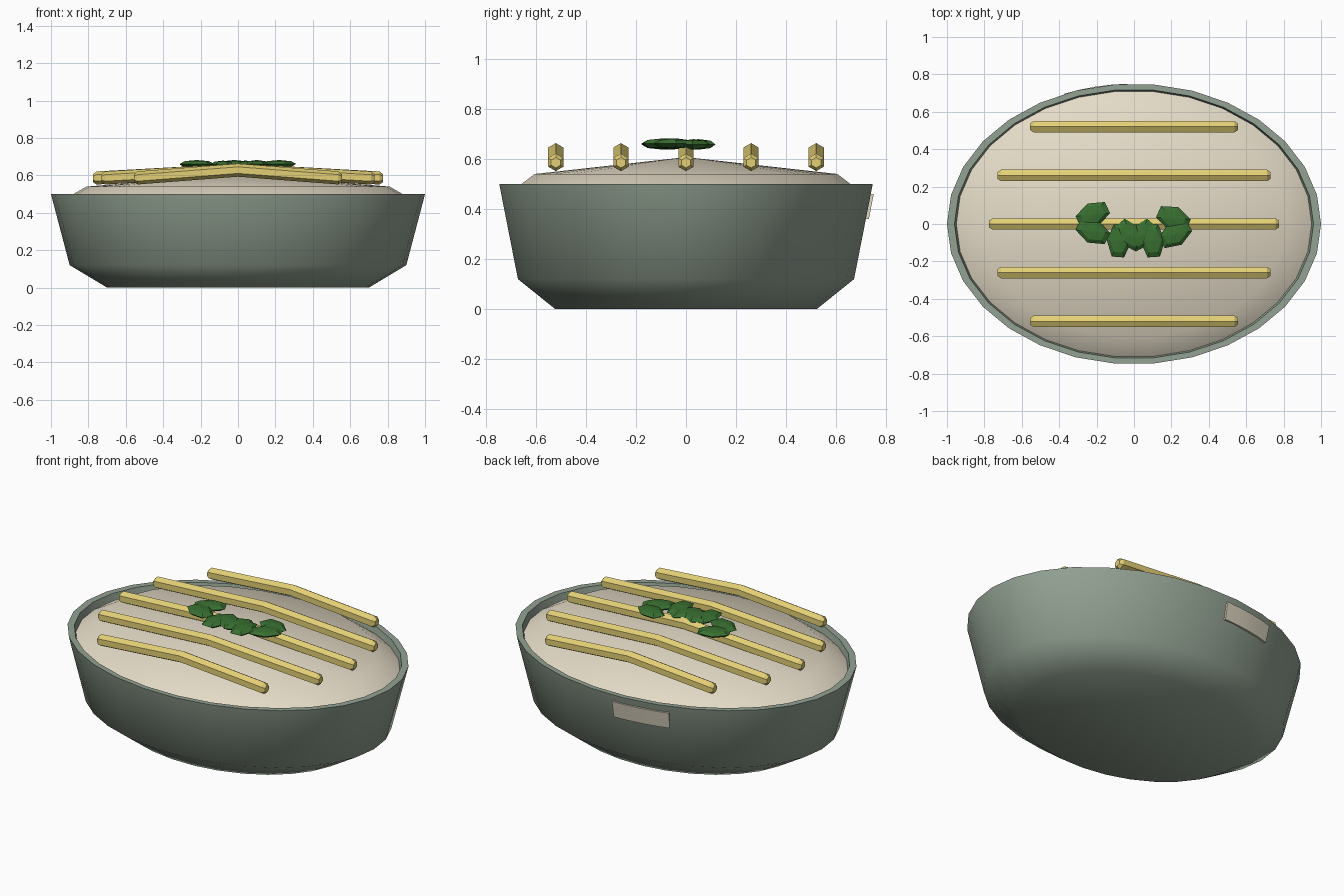
import bpy, bmesh, math
from mathutils import Matrix, Vector

if "Cube" in bpy.data.objects:
    bpy.data.objects.remove(bpy.data.objects["Cube"])


def material(name, rgb):
    m = bpy.data.materials.new(name)
    m.diffuse_color = (*rgb, 1)
    m.use_nodes = True
    m.node_tree.nodes["Principled BSDF"].inputs["Base Color"].default_value = m.diffuse_color
    return m


GLAZE = material("green_glaze", (0.29, 0.36, 0.29))
CREAM = material("cream", (0.78, 0.71, 0.57))
CRUST = material("golden_crust", (0.77, 0.63, 0.18))
LEAF = material("leaf_green", (0.04, 0.16, 0.03))


def finish(name, bm, mat, smooth=None):
    bmesh.ops.recalc_face_normals(bm, faces=bm.faces)
    me = bpy.data.meshes.new(name)
    bm.to_mesh(me)
    bm.free()
    me.materials.append(mat)
    ob = bpy.data.objects.new(name, me)
    bpy.context.collection.objects.link(ob)
    if smooth:
        bpy.ops.object.select_all(action='DESELECT')
        ob.select_set(True)
        bpy.context.view_layer.objects.active = ob
        bpy.ops.object.shade_smooth_by_angle(angle=math.radians(smooth))
    return ob


def loft(bm, rings, caps=True):
    """Bridge successive rings of points; a single-point ring closes as a fan."""
    rows = [[bm.verts.new(p) for p in r] for r in rings]
    for a, b in zip(rows, rows[1:]):
        n = max(len(a), len(b))
        for i in range(n):
            j = (i + 1) % n
            if len(b) == 1:
                bm.faces.new((a[i], a[j], b[0]))
            else:
                bm.faces.new((a[i], a[j], b[j], b[i]))
    if caps:
        for r in (rows[0], rows[-1]):
            if len(r) > 2:
                bm.faces.new(r)


def oval(r, z, n=30):
    if r == 0:
        return [(0, 0, z)]
    return [(r * math.cos(math.tau * i / n), 0.75 * r * math.sin(math.tau * i / n), z)
            for i in range(n)]


# oval dish with hollow inside
bm = bmesh.new()
loft(bm, [oval(r, z) for r, z in
          [(0.70, 0), (0.90, 0.12), (1.0, 0.5), (0.96, 0.5), (0.87, 0.14), (0.68, 0.05)]])
finish("dish", bm, GLAZE, 50)

# domed filling
bm = bmesh.new()
loft(bm, [oval(r, z) for r, z in [(0.94, 0.43), (0.95, 0.46), (0.81, 0.54), (0, 0.607)]])
finish("filling", bm, CREAM, 50)

# bent six-sided crust strips
for k, half in enumerate((0.555, 0.73, 0.775, 0.73, 0.555)):
    y = 0.26 * (k - 2)
    bm = bmesh.new()
    rings = []
    for x, s in ((-half, 0.6), (-half + 0.018, 1), (0, 1), (half - 0.018, 1), (half, 0.6)):
        z = 0.628 - 0.043 * abs(x) / half
        rings.append([(x, y + 0.035 * s * math.sin(math.tau * i / 6),
                       z + 0.035 * s * math.cos(math.tau * i / 6)) for i in range(6)])
    loft(bm, rings)
    finish(f"crust_strip_{k + 1}", bm, CRUST)

# herb garnish: flattened low-poly leaves (x, y, heading)
for k, (x, y, turn) in enumerate([
        (-0.22, 0.05, 26), (-0.22, -0.04, -26), (-0.08, -0.09, 86), (-0.02, -0.06, -50),
        (0.04, -0.06, 50), (0.10, -0.09, 94), (0.21, 0.03, -24), (0.22, -0.055, 32)]):
    bm = bmesh.new()
    bmesh.ops.create_uvsphere(bm, u_segments=6, v_segments=4, radius=1)
    bm.transform(Matrix.Translation((x, y, 0.658 + 0.003 * (k % 2)))
                 @ Matrix.Rotation(math.radians(turn), 4, 'Z')
                 @ Matrix.Diagonal((0.1, 0.066, 0.021, 1)))
    finish(f"herb_leaf_{k + 1}", bm, LEAF)

# curved tag on the back wall
bm = bmesh.new()
rings = []
for i in range(5):
    a = math.radians(92 + 5 * i)
    ring = []
    for z, d in ((0.36, -0.01), (0.36, 0.011), (0.46, 0.011), (0.46, -0.01)):
        r = 0.90 + (z - 0.12) * 0.1 / 0.38 + d
        ring.append((r * math.cos(a), 0.75 * r * math.sin(a), z))
    rings.append(ring)
loft(bm, rings)
finish("back_tag", bm, CREAM, 30)
